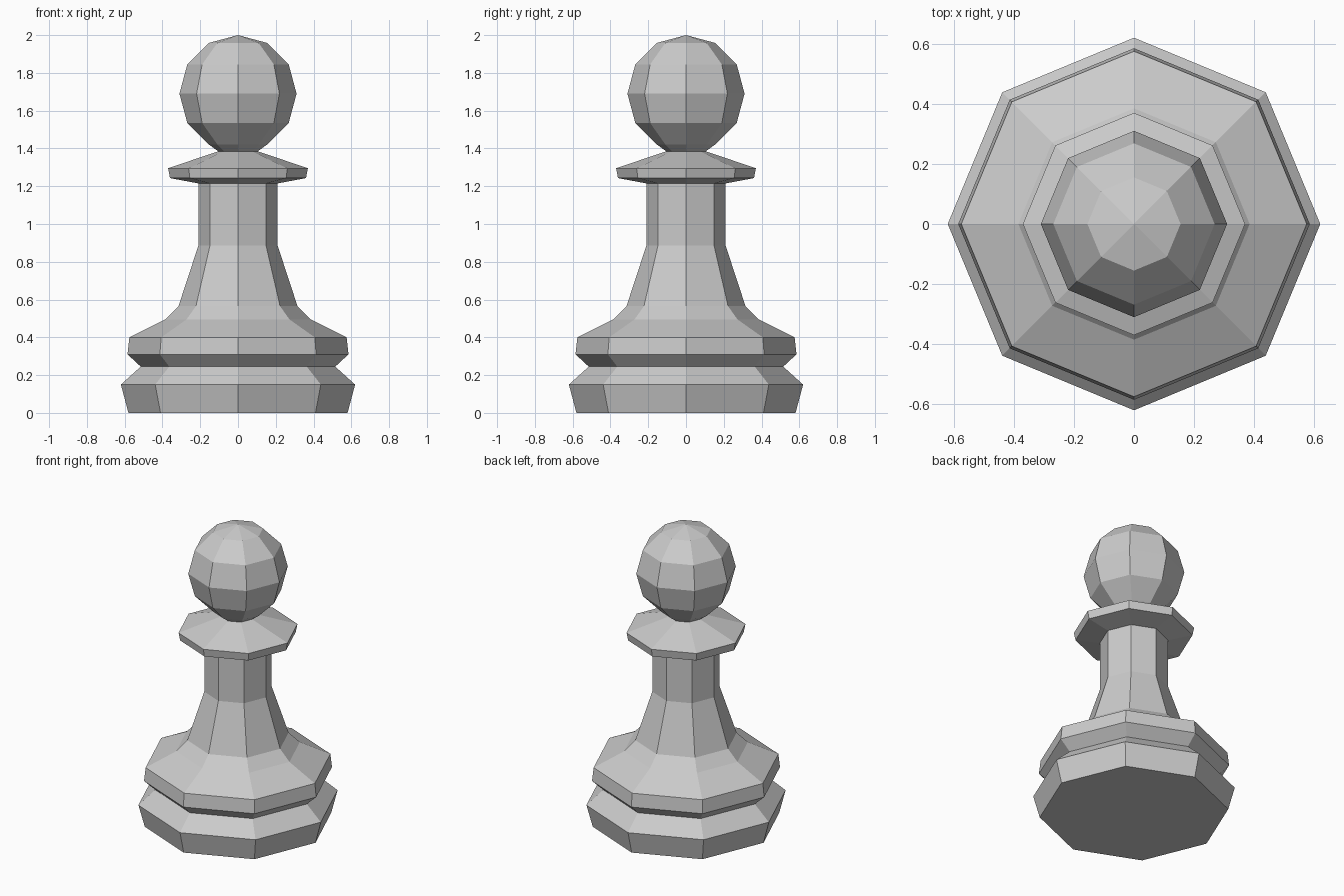
import bpy, bmesh
from math import sin, cos, pi, radians

if "Cube" in bpy.data.objects:
    bpy.data.objects.remove(bpy.data.objects["Cube"])

SIDES = 8

# Half outline (radius, height) from the foot up to the throat
base = [(0.58, 0), (0.62, 0.15), (0.515, 0.245), (0.585, 0.31), (0.575, 0.40)]
stem = [(0.385, 0.495), (0.315, 0.565), (0.21, 0.885), (0.21, 1.215)]
collar = [(0.36, 1.243), (0.37, 1.295), (0.105, 1.385)]
# Ball head: rings every 30 degrees
head = [(0.31 * cos(radians(a)), 1.69 + 0.31 * sin(radians(a)))
        for a in range(-60, 61, 30)]
profile = base + stem + collar + head

# Turn the outline into one continuous octagonal solid
bm = bmesh.new()
rings = [[bm.verts.new((r * cos(2 * pi * i / SIDES), r * sin(2 * pi * i / SIDES), z))
          for i in range(SIDES)] for r, z in profile]
for low, high in zip(rings, rings[1:]):
    for i in range(SIDES):
        j = (i + 1) % SIDES
        bm.faces.new((low[i], low[j], high[j], high[i]))

# Flat underside and pointed crown
bm.faces.new(rings[0][::-1])
tip = bm.verts.new((0, 0, 2))
for i in range(SIDES):
    bm.faces.new((rings[-1][i], rings[-1][(i + 1) % SIDES], tip))

mesh = bpy.data.meshes.new("turned_game_piece")
bm.to_mesh(mesh)
bm.free()
bpy.context.collection.objects.link(bpy.data.objects.new("turned_game_piece", mesh))
